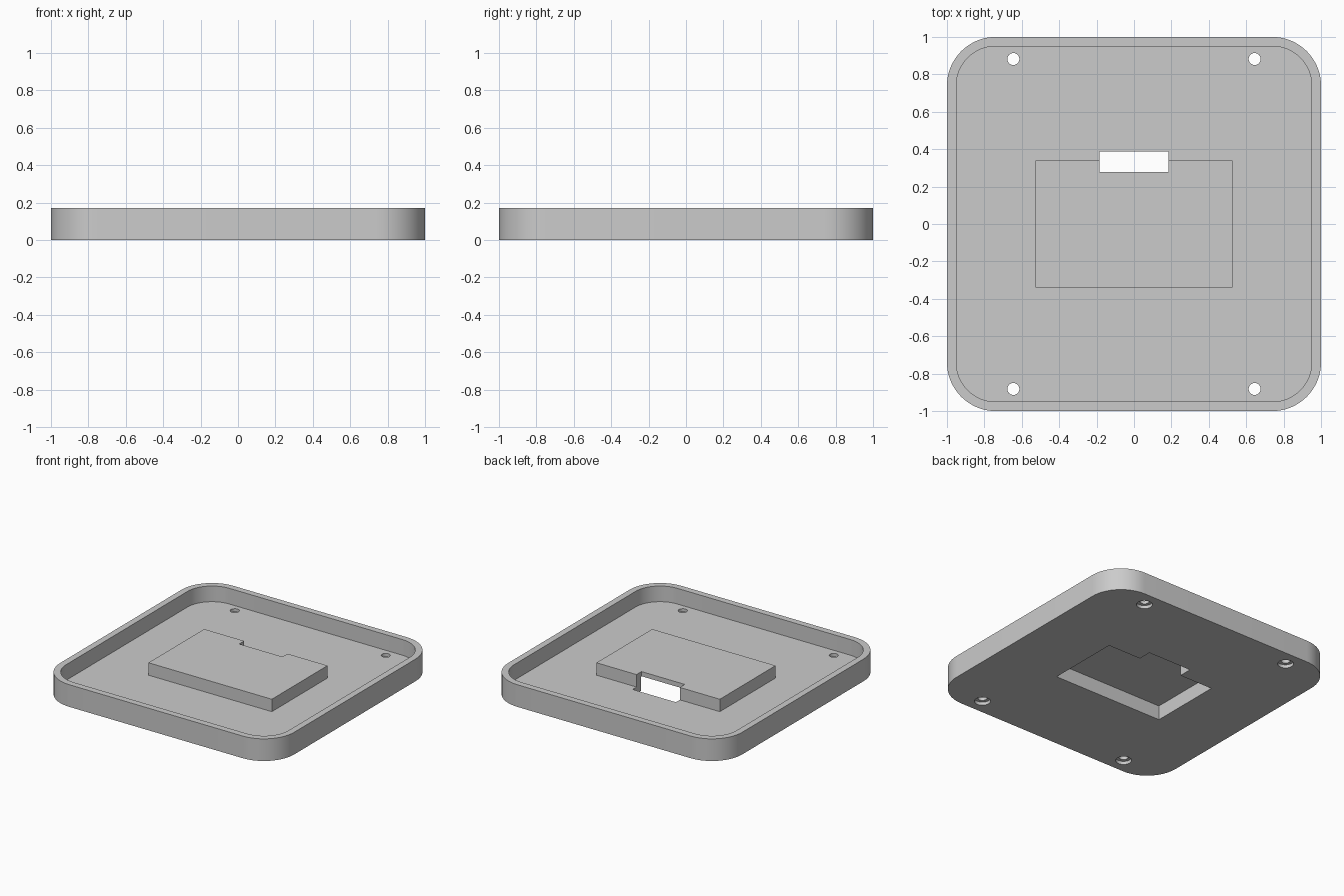
import bpy, bmesh, math

cube = bpy.data.objects.get("Cube")
if cube:
    bpy.data.objects.remove(cube, do_unlink=True)

HEIGHT, FLOOR, LIP, RADIUS = 0.171, 0.05, 0.05, 0.26
OVER = 0.1  # how far cutters reach past the surface

grey = bpy.data.materials.new("light_grey")
grey.use_nodes = True
colour = (0.6, 0.6, 0.6, 1)
grey.diffuse_color = colour
grey.node_tree.nodes["Principled BSDF"].inputs["Base Color"].default_value = colour


def prism(name, outline, z0, z1):
    """Upright solid from a counter-clockwise outline."""
    bm = bmesh.new()
    face = bm.faces.new([bm.verts.new((x, y, z0)) for x, y in outline])
    top = bmesh.ops.extrude_face_region(bm, geom=[face])["geom"]
    bmesh.ops.translate(bm, vec=(0, 0, z1 - z0),
                        verts=[v for v in top if isinstance(v, bmesh.types.BMVert)])
    bmesh.ops.recalc_face_normals(bm, faces=bm.faces)
    mesh = bpy.data.meshes.new(name)
    bm.to_mesh(mesh)
    bm.free()
    mesh.materials.append(grey)
    obj = bpy.data.objects.new(name, mesh)
    bpy.context.collection.objects.link(obj)
    return obj


def rounded_square(half, r, steps=16):
    points = []
    for corner, (sx, sy) in enumerate([(1, 1), (-1, 1), (-1, -1), (1, -1)]):
        for i in range(steps + 1):
            a = (corner + i / steps) * math.pi / 2
            points.append((sx * (half - r) + r * math.cos(a),
                           sy * (half - r) + r * math.sin(a)))
    return points


def rectangle(x, y0, y1):
    return [(-x, y0), (x, y0), (x, y1), (-x, y1)]


def circle(cx, cy, r, steps=32):
    return [(cx + r * math.cos(2 * math.pi * i / steps),
             cy + r * math.sin(2 * math.pi * i / steps)) for i in range(steps)]


def combine(target, tool, operation):
    """Apply a boolean and discard the tool."""
    mod = target.modifiers.new(operation.lower(), "BOOLEAN")
    mod.operation, mod.solver, mod.object = operation, "EXACT", tool
    bpy.context.view_layer.objects.active = target
    bpy.ops.object.modifier_apply(modifier=mod.name)
    bpy.data.objects.remove(tool, do_unlink=True)


# Shallow tray with a raised lip
tray = prism("tray", rounded_square(1, RADIUS), 0, HEIGHT)
cavity = prism("cavity", rounded_square(1 - LIP, RADIUS - LIP), FLOOR, HEIGHT + OVER)
combine(tray, cavity, "DIFFERENCE")

# Raised housing, hollow from below
combine(tray, prism("housing", rectangle(0.527, -0.34, 0.34), FLOOR / 2, 0.146), "UNION")
combine(tray, prism("pocket", rectangle(0.467, -0.285, 0.285), -OVER, 0.11), "DIFFERENCE")

# Slot through the rear wall of the housing
combine(tray, prism("slot", rectangle(0.185, 0.279, 0.388), -OVER, HEIGHT + OVER), "DIFFERENCE")

# Four screw holes, recessed on the underside
for x in (-0.645, 0.645):
    for y in (-0.882, 0.882):
        combine(tray, prism("hole", circle(x, y, 0.032), -OVER, HEIGHT), "DIFFERENCE")
        combine(tray, prism("recess", circle(x, y, 0.056), -OVER, FLOOR / 2), "DIFFERENCE")

# Smooth rounded corners, crisp edges
bpy.ops.object.select_all(action="DESELECT")
tray.select_set(True)
bpy.context.view_layer.objects.active = tray
bpy.ops.object.shade_smooth_by_angle(angle=math.radians(30))
